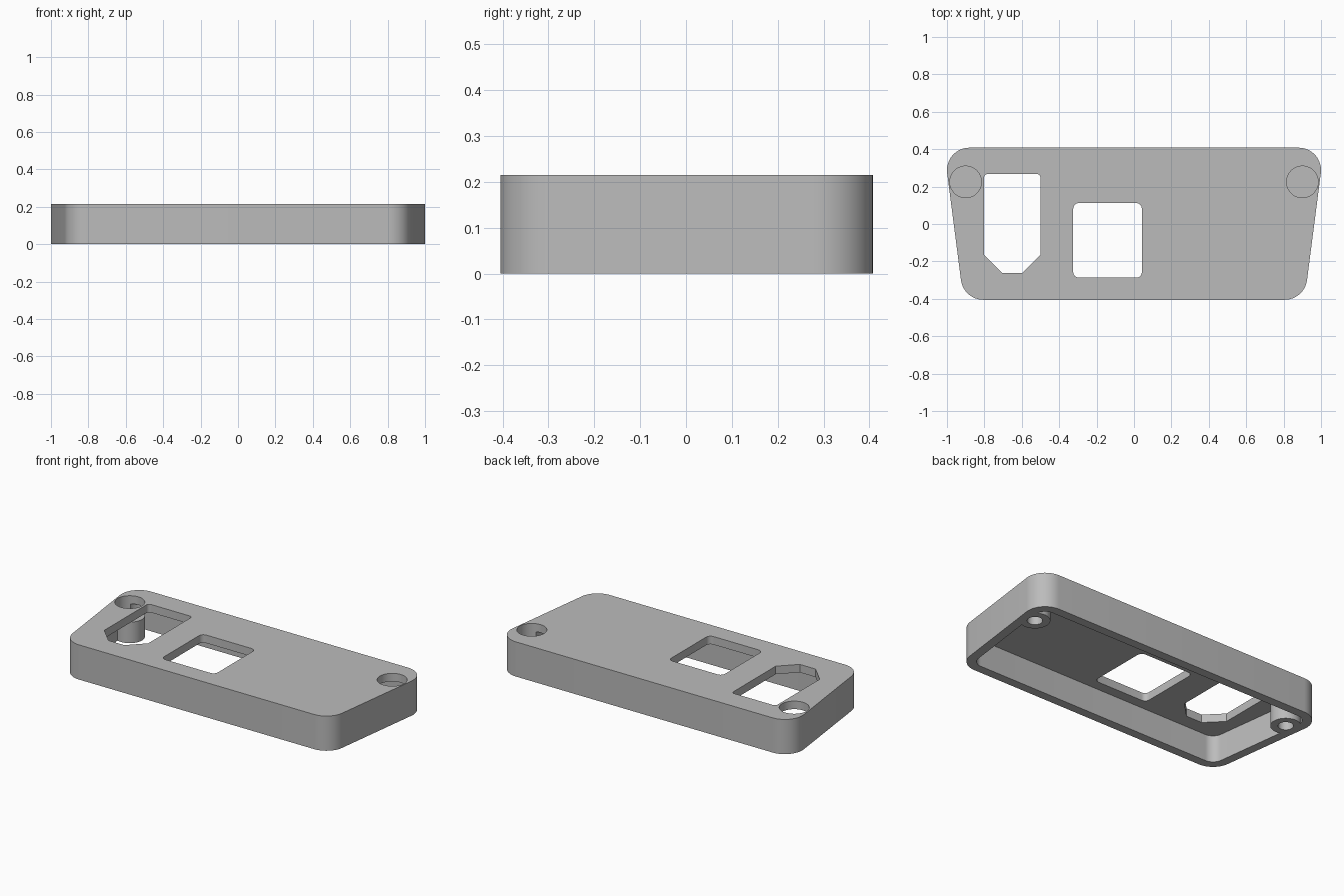
import bpy, bmesh
from math import sin, cos, radians, atan2, pi
from mathutils import Vector

cube = bpy.data.objects.get("Cube")
if cube:
    bpy.data.objects.remove(cube, do_unlink=True)

HEIGHT, PLATE, WALL = 0.215, 0.05, 0.055
BOSS_TOP, BOSS_R, SCREW_R = 0.13, 0.085, 0.043

grey = bpy.data.materials.new("plain grey")
grey.use_nodes = True
grey.diffuse_color = (0.5, 0.5, 0.5, 1)
grey.node_tree.nodes["Principled BSDF"].inputs["Base Color"].default_value = (0.5, 0.5, 0.5, 1)


def prism(name, outline, z0, z1):
    """Extrude a counter-clockwise outline from z0 to z1."""
    bm = bmesh.new()
    face = bm.faces.new([bm.verts.new((x, y, z0)) for x, y in outline])
    ext = bmesh.ops.extrude_face_region(bm, geom=[face])
    for v in ext["geom"]:
        if isinstance(v, bmesh.types.BMVert):
            v.co.z = z1
    bmesh.ops.recalc_face_normals(bm, faces=bm.faces)
    mesh = bpy.data.meshes.new(name)
    bm.to_mesh(mesh)
    bm.free()
    mesh.materials.append(grey)
    obj = bpy.data.objects.new(name, mesh)
    bpy.context.collection.objects.link(obj)
    return obj


def hull_of_circles(circles, steps=12):
    """Rounded outline around counter-clockwise circles (x, y, radius)."""
    pts, n = [], len(circles)
    for i, (x, y, r) in enumerate(circles):
        c = Vector((x, y))
        a = c - Vector(circles[i - 1][:2])
        b = Vector(circles[(i + 1) % n][:2]) - c
        start = atan2(a.y, a.x) - pi / 2
        turn = (atan2(b.y, b.x) - atan2(a.y, a.x)) % (2 * pi)
        for k in range(steps + 1):
            t = start + turn * k / steps
            pts.append((x + r * cos(t), y + r * sin(t)))
    return pts


def circle(x, y, r, n=48):
    return [(x + r * cos(2 * pi * k / n), y + r * sin(2 * pi * k / n)) for k in range(n)]


def rounded_corner(x, y, r, start, steps=6):
    """Quarter arc whose centre is x, y."""
    return [(x + r * cos(radians(start + 90 * k / steps)),
             y + r * sin(radians(start + 90 * k / steps))) for k in range(steps + 1)]


def combine(target, other, operation):
    mod = target.modifiers.new(other.name, "BOOLEAN")
    mod.operation, mod.object, mod.solver = operation, other, "EXACT"
    other.hide_render = True
    bpy.context.view_layer.update()
    graph = bpy.context.evaluated_depsgraph_get()
    mesh = bpy.data.meshes.new_from_object(target.evaluated_get(graph))
    target.modifiers.clear()
    target.data = mesh
    bpy.data.objects.remove(other, do_unlink=True)


def corners(r):
    return [(-0.806, -0.285, r), (0.806, -0.285, r), (0.88, 0.288, r), (-0.88, 0.288, r)]


# Tapered tray, open underneath
cover = prism("cover_shell", hull_of_circles(corners(0.12)), 0, HEIGHT)
cavity = prism("cavity", hull_of_circles(corners(0.12 - WALL)), -0.1, HEIGHT - PLATE)
combine(cover, cavity, "DIFFERENCE")

# Screw bosses with open recesses above and blind holes below
for side in (-1, 1):
    x, y = side * 0.9, 0.225
    combine(cover, prism("boss", circle(x, y, BOSS_R), 0, BOSS_TOP), "UNION")
    combine(cover, prism("recess", circle(x, y, BOSS_R - 0.0005), BOSS_TOP - 0.001, 0.3), "DIFFERENCE")
    combine(cover, prism("screw_hole", circle(x, y, SCREW_R, 32), -0.1, BOSS_TOP - 0.012), "DIFFERENCE")

# Square window
r = 0.03
square = [p for x, y, a in ((-0.325 + r, -0.287 + r, 180), (0.042 - r, -0.287 + r, 270),
                            (0.042 - r, 0.112 - r, 0), (-0.325 + r, 0.112 - r, 90))
          for p in rounded_corner(x, y, r, a)]
combine(cover, prism("square_window", square, 0.1, 0.3), "DIFFERENCE")

# Connector window with two chamfered corners
connector = [(-0.802, -0.165), (-0.705, -0.262), (-0.597, -0.262), (-0.5, -0.165)]
connector += rounded_corner(-0.5 - 0.02, 0.267 - 0.02, 0.02, 0)
connector += rounded_corner(-0.802 + 0.02, 0.267 - 0.02, 0.02, 90)
combine(cover, prism("connector_window", connector, 0.1, 0.3), "DIFFERENCE")

# Smooth curved walls, crisp rims
bpy.ops.object.select_all(action="DESELECT")
cover.select_set(True)
bpy.context.view_layer.objects.active = cover
bpy.ops.object.shade_smooth_by_angle(angle=radians(30))
